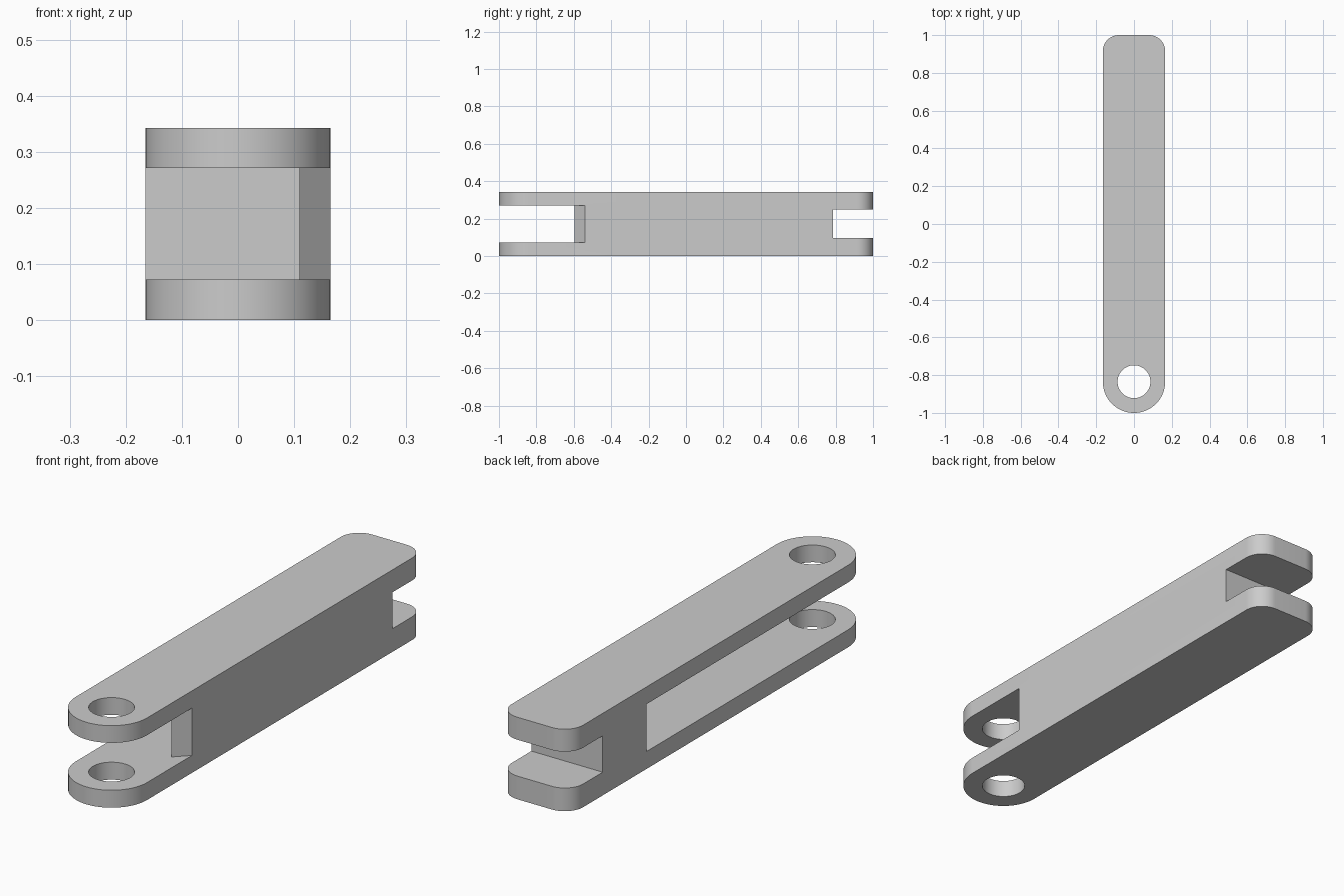
import bpy, bmesh, math

cube = bpy.data.objects.get("Cube")
if cube:
    bpy.data.objects.remove(cube, do_unlink=True)

W, H = 0.165, 0.343          # half width, height
PIVOT = -1 + W               # centre of the rounded front end
R = 0.085                    # back corner radius

grey = bpy.data.materials.new("plain grey")
grey.use_nodes = True
grey.diffuse_color = (0.6, 0.6, 0.6, 1)
grey.node_tree.nodes["Principled BSDF"].inputs["Base Color"].default_value = (0.6, 0.6, 0.6, 1)


def arc(cx, cy, r, start, end, steps):
    angles = [math.radians(start + (end - start) * i / steps) for i in range(steps + 1)]
    return [(cx + r * math.cos(a), cy + r * math.sin(a)) for a in angles]


def prism(name, outline, z0, z1):
    """Extrude a counter-clockwise outline from z0 to z1."""
    bm = bmesh.new()
    face = bm.faces.new([bm.verts.new((x, y, z0)) for x, y in outline])
    top = bmesh.ops.extrude_face_region(bm, geom=[face])["geom"]
    bmesh.ops.translate(bm, vec=(0, 0, z1 - z0),
                        verts=[v for v in top if isinstance(v, bmesh.types.BMVert)])
    bmesh.ops.recalc_face_normals(bm, faces=bm.faces)
    mesh = bpy.data.meshes.new(name)
    bm.to_mesh(mesh)
    bm.free()
    mesh.materials.append(grey)
    obj = bpy.data.objects.new(name, mesh)
    bpy.context.collection.objects.link(obj)
    return obj


# Link arm: round front end, softened back corners
arm = prism("link_arm",
            arc(0, PIVOT, W, 180, 360, 48)
            + arc(W - R, 1 - R, R, 0, 90, 16)
            + arc(R - W, 1 - R, R, 90, 180, 16), 0, H)

# Front fork gap, chamfered side wall and side pocket in one outline
pocket = [(-0.3, -1.2), (0.3, -1.2), (0.3, -0.405), (0.11, -0.595), (0.11, 0.495), (-0.3, 0.495)]
back_slot = [(-0.3, 0.786), (0.3, 0.786), (0.3, 1.2), (-0.3, 1.2)]
cutters = [
    prism("pocket_cutter", pocket, 0.073, 0.271),
    prism("back_slot_cutter", back_slot, 0.097, 0.249),
    prism("pin_hole_cutter", arc(0, PIVOT, 0.087, 0, 352.5, 47), -0.1, H + 0.1),
]
for cutter in cutters:
    mod = arm.modifiers.new(cutter.name, "BOOLEAN")
    mod.operation = "DIFFERENCE"
    mod.solver = "EXACT"
    mod.object = cutter

# Apply the cuts, then drop the cutters
bpy.context.view_layer.objects.active = arm
arm.select_set(True)
for mod in list(arm.modifiers):
    bpy.ops.object.modifier_apply(modifier=mod.name)
for cutter in cutters:
    bpy.data.objects.remove(cutter, do_unlink=True)

bpy.ops.object.select_all(action="DESELECT")
arm.select_set(True)
bpy.ops.object.shade_smooth_by_angle(angle=math.radians(30))
